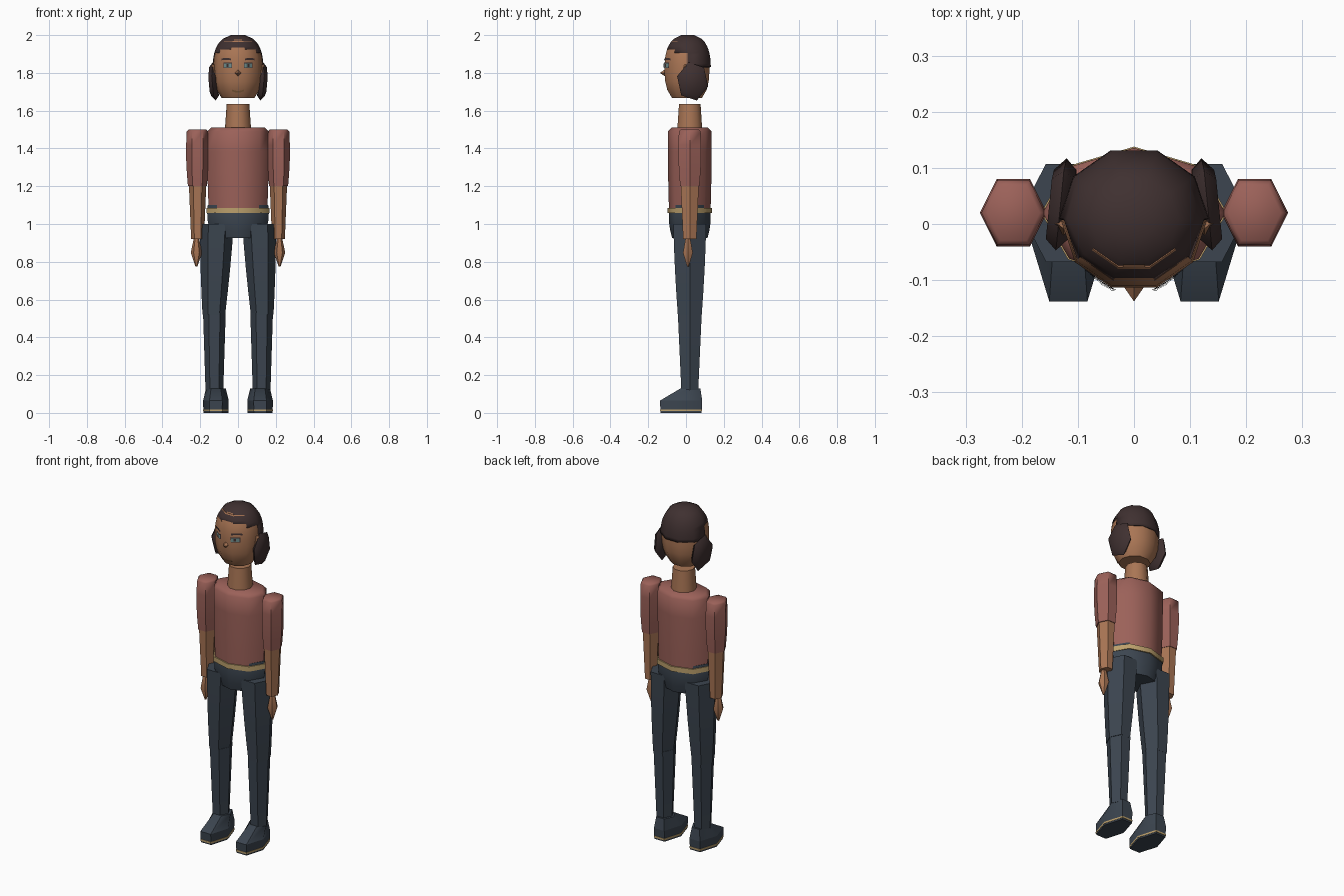
import bpy
import bmesh
import math
from mathutils import Matrix, Vector
from mathutils.bvhtree import BVHTree

if "Cube" in bpy.data.objects:
    bpy.data.objects.remove(bpy.data.objects["Cube"], do_unlink=True)


def material(name, red, green, blue):
    mat = bpy.data.materials.new(name)
    mat.use_nodes = True
    color = (red, green, blue, 1)
    mat.diffuse_color = color
    mat.node_tree.nodes["Principled BSDF"].inputs["Base Color"].default_value = color
    return mat


SKIN = material("skin", red=0.4, green=0.18, blue=0.09)
HAIR = material("dark_hair", red=0.05, green=0.03, blue=0.03)
SHIRT = material("brick_shirt", red=0.33, green=0.12, blue=0.1)
DENIM = material("dark_denim", red=0.045, green=0.06, blue=0.08)
GOLD = material("belt_gold", red=0.5, green=0.35, blue=0.15)
TEAL = material("eye_teal", red=0.16, green=0.27, blue=0.26)
LIP = material("lip_brown", red=0.3, green=0.15, blue=0.06)
parts = []


def finish(name, bm, mat):
    bmesh.ops.recalc_face_normals(bm, faces=bm.faces)
    mesh = bpy.data.meshes.new(name)
    bm.to_mesh(mesh)
    bm.free()
    mesh.materials.append(mat)
    ob = bpy.data.objects.new(name, mesh)
    bpy.context.collection.objects.link(ob)
    parts.append(ob)
    return ob


def bridge(bm, rings):
    """Join closed rings of points with quads and cap both ends."""
    rows = [[bm.verts.new(point) for point in ring] for ring in rings]
    for low, high in zip(rows, rows[1:]):
        for i in range(len(low)):
            bm.faces.new((low[i - 1], low[i], high[i], high[i - 1]))
    bm.faces.new(rows[0])
    bm.faces.new(rows[-1])


def ellipse(sides, x, y, z, width, depth):
    for i in range(sides):
        angle = math.tau * i / sides
        yield (x + width * math.cos(angle), y + depth * math.sin(angle), z)


def tube(name, mat, sides, bottom, top, low, high, swell=0.0, steps=4, ratio=1.0,
         top_ratio=None, x=0.0, y=0.02, lean_x=0.0, lean_y=0.0, rounding=0.0):
    """Tapered tube whose half width runs from low to high, with a swell midway."""
    top_ratio = top_ratio or ratio
    rings = []
    for i in range(steps + 1):
        t = i / steps
        width = low + (high - low) * t + swell * math.sin(math.pi * t)
        depth = low * ratio * (1 - t) + high * top_ratio * t + (width - low - (high - low) * t) * ratio
        z = bottom + (top - rounding - bottom) * t
        rings.append(ellipse(sides, x + lean_x * t, y + lean_y * t, z, width, depth))
    if rounding:
        rings.append(ellipse(sides, x + lean_x, y + lean_y, top, high - rounding, high * top_ratio - rounding))
    bm = bmesh.new()
    bridge(bm, [list(ring) for ring in rings])
    return finish(name, bm, mat)


def pair(name, *args, x, lean_x=0.0, **shape):
    for label, side in SIDES:
        tube(label + name, *args, x=side * x, lean_x=side * lean_x, **shape)


def skull(name, mat, bottom, top, radius, y, steps, keep=None):
    """Ten-sided rounded form following a superellipse; keep filters its faces."""
    power, middle, half_height = 2.5, 1.82, 0.183
    rings = []
    for i in range(steps + 1):
        z = bottom + (top - bottom) * i / steps
        t = abs(z - middle) / half_height
        width = radius * (1 - t ** power) ** (1 / power)
        rings.append(list(ellipse(10, 0, y, z, width, width * 0.96)))
    bm = bmesh.new()
    bridge(bm, rings)
    if keep:
        unwanted = [f for f in bm.faces if not keep(f.calc_center_median())]
        bmesh.ops.delete(bm, geom=unwanted, context="FACES")
    return finish(name, bm, mat)


def surface(ob):
    mesh = ob.data
    return BVHTree.FromPolygons([v.co for v in mesh.vertices], [p.vertices for p in mesh.polygons])


def plate(name, mat, tree, x, z, width, height, lift=0.004, bend=0.0):
    """Thin patch laid on a surface from the front."""
    bm = bmesh.new()
    columns = []
    for i in range(9):
        t = i / 4 - 1
        column = []
        for edge in (-height, height):
            start = Vector((x + t * width / 2, -1, z + edge / 2 + bend * t * t))
            hit = tree.ray_cast(start, Vector((0, 1, 0)))[0]
            column.append(bm.verts.new(hit - Vector((0, lift, 0))))
        columns.append(column)
    for left, right in zip(columns, columns[1:]):
        bm.faces.new((left[0], right[0], right[1], left[1]))
    ob = finish(name, bm, mat)
    for polygon in ob.data.polygons:
        if polygon.normal.y > 0:
            polygon.flip()


def above_hairline(centre):
    if centre.y < -0.05:
        return centre.z > 1.92
    return centre.z > 1.9 or centre.y > 0 and centre.z > 1.835


SIDES = (("left_", 1), ("right_", -1))

# Body
tube("shirt_torso", SHIRT, sides=8, bottom=1.07, top=1.51, low=0.155, high=0.163,
     swell=0.003, ratio=0.71, rounding=0.02)
tube("neck", SKIN, sides=10, bottom=1.49, top=1.635, low=0.07, high=0.06)
tube("hips", DENIM, sides=8, bottom=0.925, top=1.1, low=0.13, high=0.16,
     swell=0.015, ratio=0.72, top_ratio=0.66)
tube("belt", GOLD, sides=8, bottom=1.057, top=1.086, low=0.166, high=0.166, steps=1, ratio=0.71)

# Arms
pair("sleeve", SHIRT, sides=6, bottom=1.2, top=1.5, low=0.05, high=0.057,
     swell=0.006, ratio=1.17, x=0.215, rounding=0.01)
pair("forearm", SKIN, sides=6, bottom=0.92, top=1.21, low=0.034, high=0.046, ratio=1.2, x=0.214)
pair("hand", SKIN, sides=6, bottom=0.775, top=0.92, low=0.005, high=0.015,
     swell=0.02, steps=2, x=0.22, y=0.01)

# Legs
pair("thigh", DENIM, sides=6, bottom=0.52, top=1.0, low=0.06, high=0.09, swell=0.003,
     ratio=1.22, top_ratio=1.12, x=0.128, lean_x=-0.016)
pair("shin", DENIM, sides=6, bottom=0.12, top=0.53, low=0.047, high=0.06,
     ratio=1.1, top_ratio=1.22, x=0.125)

# Shoes: straight foot, sloping upper, thin welt
pair("shoe_foot", DENIM, sides=6, bottom=0, top=0.065, low=0.066, high=0.068,
     steps=1, ratio=1.9, x=0.117, y=-0.026)
pair("shoe_upper", DENIM, sides=6, bottom=0.065, top=0.13, low=0.068, high=0.052, steps=1,
     ratio=1.9, top_ratio=1.15, x=0.117, y=-0.026, lean_y=0.05)
pair("shoe_welt", GOLD, sides=6, bottom=0.009, top=0.019, low=0.068, high=0.068,
     steps=1, ratio=1.9, x=0.117, y=-0.026)

# Head, hair, ears and nose
head = skull("head", SKIN, bottom=1.667, top=1.97, radius=0.13, y=0.005, steps=7)
hair = skull("hair_cap", HAIR, bottom=1.83, top=2, radius=0.134, y=0.009, steps=9, keep=above_hairline)
thickness = hair.modifiers.new("thickness", "SOLIDIFY")
thickness.thickness = 0.01
pair("ear", SKIN, sides=4, bottom=1.765, top=1.845, low=0.005, high=0.01,
     swell=0.017, steps=2, ratio=0.8, x=0.126, y=0)
bm = bmesh.new()
placement = Matrix.Translation((0, -0.12, 1.8)) @ Matrix.Rotation(math.pi / 2, 4, "X")
bmesh.ops.create_cone(bm, cap_ends=True, segments=4, radius1=0.025, radius2=0, depth=0.036, matrix=placement)
finish("nose", bm, SKIN)

# Hanging side locks: tilted six-sided slabs
for label, side in SIDES:
    layers = []
    for k in (-1, 0, 1):
        layer = []
        for i in range(6):
            angle = math.radians(60 * i - 15)
            dy = 0.085 * math.cos(angle) * (1 - abs(k) / 4)
            dz = 0.105 * math.sin(angle) * (1 - abs(k) / 4)
            x = 0.131 + 0.02 * k - dy / 10 + min(0, dz) / 10
            layer.append((side * x, 0.035 + dy, 1.755 + dz))
        layers.append(layer)
    bm = bmesh.new()
    bridge(bm, layers)
    finish(label + "hair_lock", bm, HAIR)

# Painted face and hair clip
face = surface(head)
plate("mouth", LIP, face, x=0, z=1.7, width=0.065, height=0.009, bend=0.008)
plate("hair_clip", SKIN, surface(hair), x=0, z=1.974, width=0.04, height=0.004)
for label, side in SIDES:
    eye = side * 0.055
    plate(label + "eye_outline", HAIR, face, eye, z=1.84, width=0.046, height=0.029, lift=0.003)
    plate(label + "eye", TEAL, face, eye, z=1.839, width=0.04, height=0.02, lift=0.005)
    plate(label + "pupil", HAIR, face, eye, z=1.839, width=0.012, height=0.014, lift=0.007)
    plate(label + "brow", HAIR, face, side * 0.062, z=1.874, width=0.052, height=0.01, bend=-0.003)

# Smooth broad forms, keep hard corners
bpy.ops.object.select_all(action="DESELECT")
for ob in parts:
    ob.select_set(True)
bpy.context.view_layer.objects.active = hair
bpy.ops.object.shade_smooth_by_angle(angle=math.radians(50))
